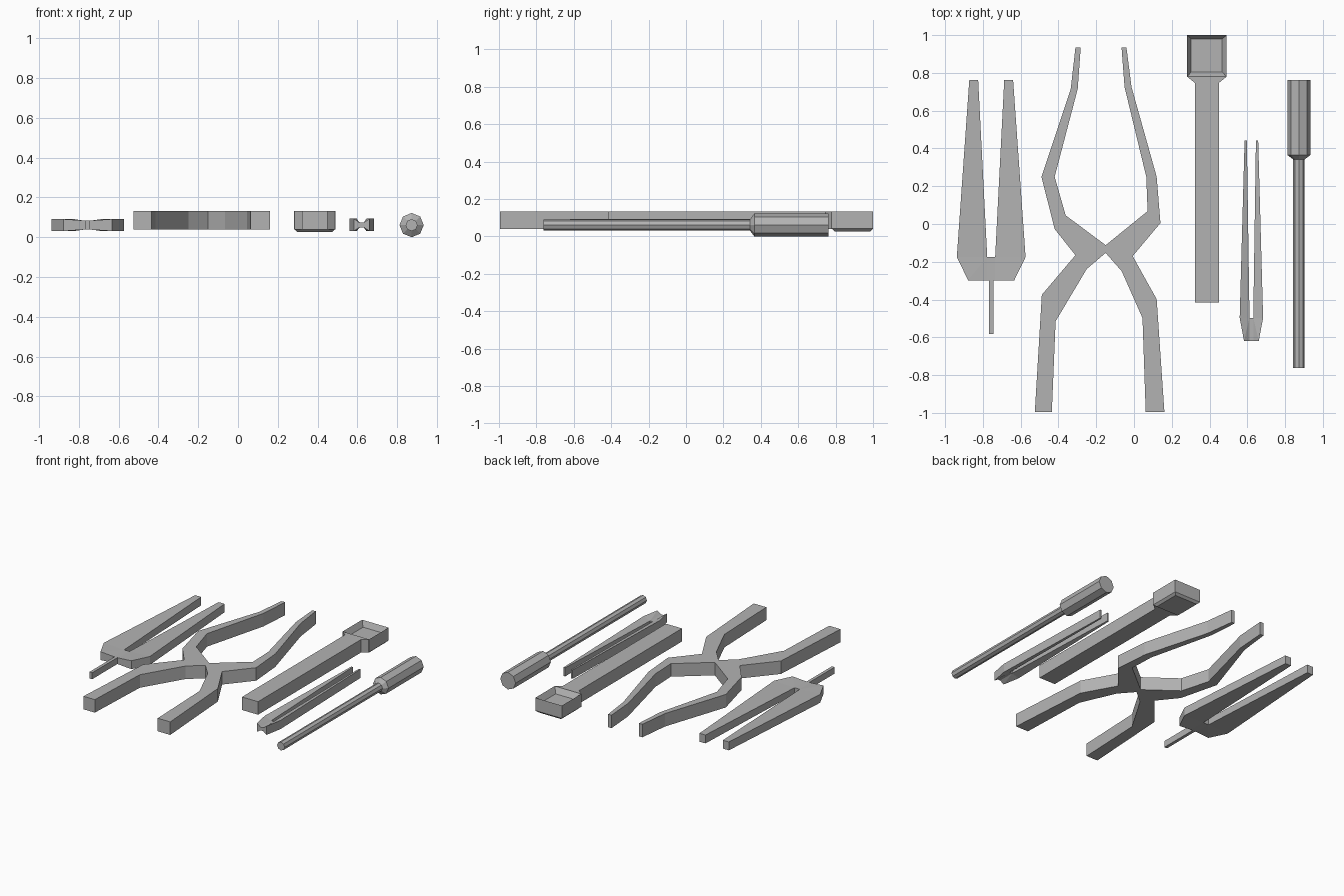
import bpy, bmesh, math
from mathutils import Vector

cube = bpy.data.objects.get("Cube")
if cube:
    bpy.data.objects.remove(cube, do_unlink=True)

steel = bpy.data.materials.new("plain_grey")
steel.use_nodes = True
grey = (0.45, 0.45, 0.45, 1)
steel.diffuse_color = grey
steel.node_tree.nodes["Principled BSDF"].inputs["Base Color"].default_value = grey


def finish(name, bm):
    bmesh.ops.recalc_face_normals(bm, faces=bm.faces)
    mesh = bpy.data.meshes.new(name)
    bm.to_mesh(mesh)
    bm.free()
    mesh.materials.append(steel)
    obj = bpy.data.objects.new(name, mesh)
    bpy.context.collection.objects.link(obj)
    return obj


def plate(name, points, z0, z1, faces=None, pinch=None):
    """Flat outline raised from z0 to z1; pinch = (centre x, half width, z0, z1)."""
    bm = bmesh.new()
    low = [bm.verts.new((x, y, z0)) for x, y in points]
    for f in faces or [range(len(points))]:
        bm.faces.new([low[i] for i in f])
    ext = bmesh.ops.extrude_face_region(bm, geom=bm.faces[:], use_keep_orig=True)
    for v in ext["geom"]:
        if isinstance(v, bmesh.types.BMVert):
            v.co.z = z1
    if pinch:
        cx, half, p0, p1 = pinch
        for v in bm.verts:
            if abs(v.co.x - cx) < half + 0.002:
                v.co.z = p1 if v.co.z > (z0 + z1) / 2 else p0
    return finish(name, bm)


def loft(name, rings):
    """Skin a list of equal-sized rings and cap both ends."""
    bm = bmesh.new()
    loops = [[bm.verts.new(p) for p in ring] for ring in rings]
    for a, b in zip(loops, loops[1:]):
        for i in range(len(a)):
            j = (i + 1) % len(a)
            bm.faces.new((a[i], a[j], b[j], b[i]))
    bm.faces.new(loops[0])
    bm.faces.new(loops[-1])
    return finish(name, bm)


def rect(x0, x1, y0, y1, z):
    return [(x0, y0, z), (x1, y0, z), (x1, y1, z), (x0, y1, z)]


def tweezers(name, cx, side, z0, z1, p0, p1):
    """side: outer tip, inner tip, notch, notch foot, base corner, outer shoulder."""
    left = [(cx - x, y) for x, y in side]
    right = [(cx + x, y) for x, y in side]
    prong = [(0, 1, 2, 5), (5, 2, 4), (2, 3, 4)]
    faces = prong + [tuple(i + 6 for i in reversed(f)) for f in prong] + [(2, 8, 9, 3)]
    plate(name, left + right, z0, z1, faces, (cx, side[2][0], p0, p1))


# Large two-pronged tool with a thin tail
tweezers("large_tongs", -0.756,
         [(0.116, 0.762), (0.069, 0.762), (0.021, -0.175),
          (0.021, -0.298), (0.122, -0.298), (0.182, -0.175)],
         0.031, 0.091, 0.038, 0.084)
loft("large_tongs_tail", [rect(-0.767, -0.745, -0.582, -0.29, z) for z in (0.038, 0.084)])

# Small tweezers
tweezers("small_tweezers", 0.6215,
         [(0.036, 0.443), (0.024, 0.443), (0.01, -0.497),
          (0.01, -0.619), (0.039, -0.619), (0.062, -0.497)],
         0.031, 0.093, 0.05, 0.073)

# Crossed pliers
plate("pliers", [
    (-0.31, 0.935), (-0.335, 0.715), (-0.49, 0.25), (-0.42, -0.027),
    (-0.31, -0.165), (-0.488, -0.375), (-0.525, -0.995), (-0.435, -0.995),
    (-0.415, -0.515), (-0.25, -0.238), (-0.15, -0.153), (-0.065, -0.25),
    (0.045, -0.498), (0.062, -0.995), (0.161, -0.995), (0.12, -0.398),
    (-0.007, -0.17), (0.14, 0.005), (0.12, 0.25), (-0.013, 0.725),
    (-0.04, 0.935), (-0.066, 0.935), (-0.05, 0.725), (0.065, 0.25),
    (0.072, 0.068), (-0.15, -0.112), (-0.362, 0.046), (-0.42, 0.25),
    (-0.298, 0.715), (-0.282, 0.935)], 0.04, 0.133)

# Scoop: straight bar flaring into a hollow square tray
plate("scoop_handle", [(0.322, -0.415), (0.322, 0.747), (0.281, 0.78),
                       (0.491, 0.78), (0.449, 0.747), (0.449, -0.415)], 0.04, 0.133)
loft("scoop_tray", [
    rect(0.297, 0.475, 0.795, 0.985, 0.027),
    rect(0.281, 0.491, 0.778, 1.0, 0.042),
    rect(0.281, 0.491, 0.778, 1.0, 0.133),
    rect(0.302, 0.467, 0.805, 0.98, 0.093)])

# Eight-sided driver: thin shaft widening into the grip
centre = Vector((0.873, 0, 0.061))
rings = []
for y, r in ((-0.763, 0.03), (0.342, 0.03), (0.365, 0.061), (0.763, 0.061)):
    angles = [math.tau * i / 8 for i in range(8)]
    rings.append([centre + Vector((r * math.cos(a), y, r * math.sin(a))) for a in angles])
loft("driver", rings)
